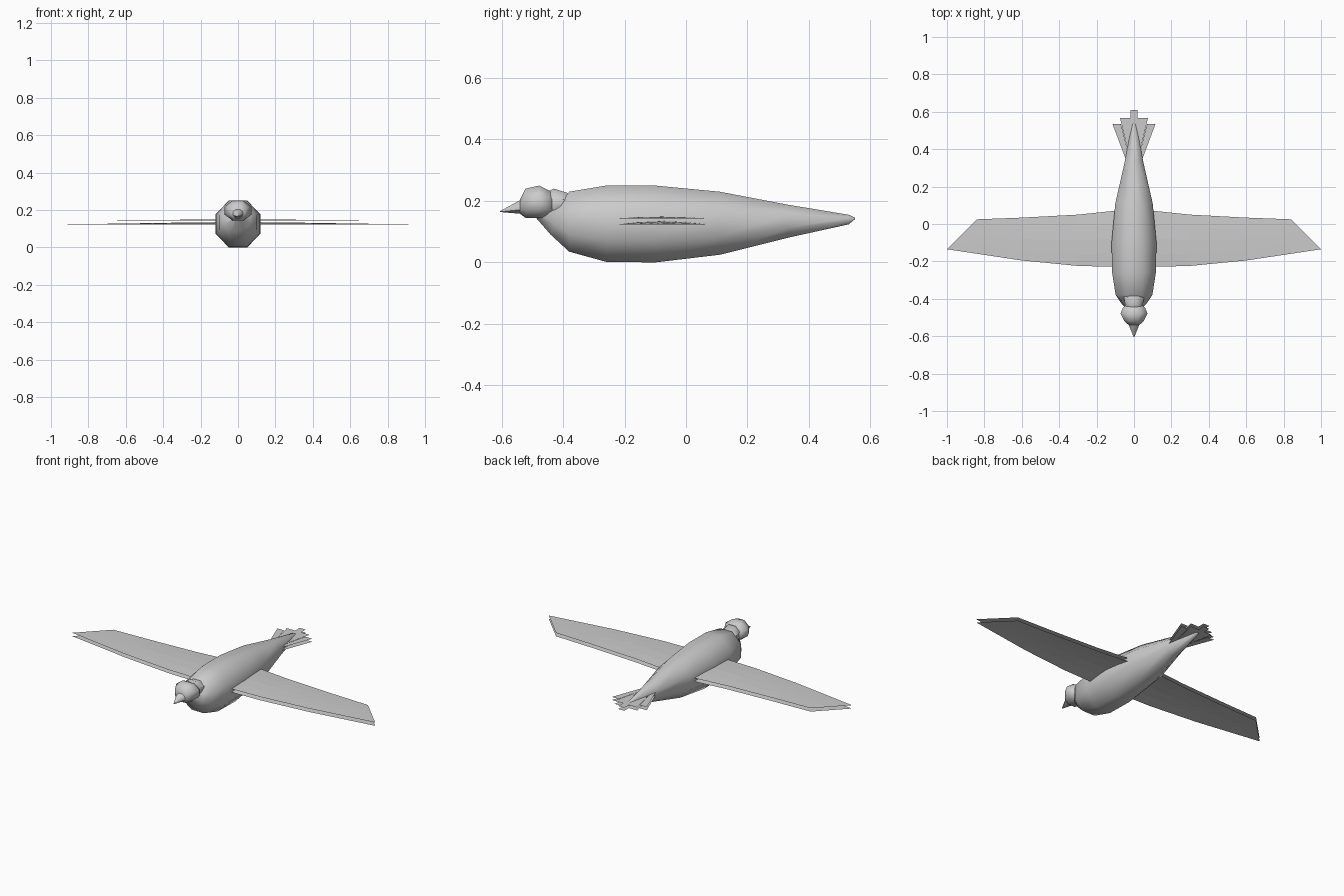
import bpy, math

if "Cube" in bpy.data.objects:
    bpy.data.objects.remove(bpy.data.objects["Cube"])

def add(name, verts, faces, smooth=None):
    me = bpy.data.meshes.new(name)
    me.from_pydata(verts, [], faces)
    me.update()
    ob = bpy.data.objects.new(name, me)
    bpy.context.collection.objects.link(ob)
    if smooth:
        bpy.ops.object.select_all(action='DESELECT')
        ob.select_set(True)
        bpy.context.view_layer.objects.active = ob
        bpy.ops.object.shade_smooth_by_angle(angle=math.radians(smooth))
    return ob

def loft(name, rings, n=8, smooth=50):
    """Rings are (y_bottom, y_top, z_bottom, z_top, half_width)."""
    k = 1 / math.cos(math.pi / n)          # flats touch the given extents
    verts, faces = [], []
    for yb, yt, zb, zt, w in rings:
        for i in range(n):
            a = 2 * math.pi * (i + 0.5) / n
            t = 0.5 + 0.5 * k * math.sin(a)
            verts.append((w * k * math.cos(a), yb + (yt - yb) * t, zb + (zt - zb) * t))
    for r in range(len(rings) - 1):
        for i in range(n):
            j = (i + 1) % n
            faces.append((r * n + i, r * n + j, (r + 1) * n + j, (r + 1) * n + i))
    faces.append(tuple(reversed(range(n))))
    faces.append(tuple(range((len(rings) - 1) * n, len(rings) * n)))
    return add(name, verts, faces, smooth)

# Body
loft("body", [
    (-0.488, -0.43, 0.145, 0.18, 0.025),
    (-0.44, -0.40, 0.09, 0.205, 0.065),
    (-0.38, -0.38, 0.035, 0.23, 0.098),
    (-0.26, -0.26, 0.002, 0.25, 0.117),
    (-0.10, -0.10, 0.0, 0.25, 0.12),
    (0.11, 0.11, 0.025, 0.23, 0.10),
    (0.33, 0.33, 0.08, 0.188, 0.05),
    (0.53, 0.53, 0.124, 0.155, 0.012),
    (0.55, 0.55, 0.141, 0.145, 0.002)])

# Neck, head and beak
loft("neck", [
    (-0.46, -0.45, 0.15, 0.23, 0.042),
    (-0.43, -0.43, 0.145, 0.24, 0.048),
    (-0.385, -0.385, 0.14, 0.226, 0.055)])
loft("head", [
    (-0.54, -0.54, 0.158, 0.205, 0.028),
    (-0.522, -0.522, 0.145, 0.24, 0.05),
    (-0.478, -0.478, 0.144, 0.25, 0.072),
    (-0.45, -0.45, 0.145, 0.236, 0.06),
    (-0.43, -0.43, 0.15, 0.225, 0.042)])
loft("beak", [
    (-0.605, -0.605, 0.164, 0.167, 0.002),
    (-0.535, -0.535, 0.158, 0.205, 0.03)])

# Wings: two thin cambered sheets per side; stations are (x, y_front, y_back, camber)
stations = [(0.06, -0.23, 0.075, 1), (0.3, -0.224, 0.05, 0.8),
            (0.6, -0.195, 0.034, 0.4), (0.84, -0.159, 0.025, 0.1)]
def wing(name, side, z, camber):
    cols = 5
    verts, faces = [], []
    for x, yf, yb, c in stations:
        for i in range(cols):
            t = i / (cols - 1)
            verts.append((side * x, yf + (yb - yf) * t, z + camber * c * math.sin(math.pi * t)))
    verts.append((side * 1.0, -0.135, z))
    for r in range(len(stations) - 1):
        for i in range(cols - 1):
            a = r * cols + i
            faces.append((a, a + cols, a + cols + 1, a + 1))
    base = (len(stations) - 1) * cols
    faces += [(base + i, len(verts) - 1, base + i + 1) for i in range(cols - 1)]
    if side < 0:
        faces = [f[::-1] for f in faces]
    add(name, verts, faces)

for side, label in ((-1, "right"), (1, "left")):
    wing(label + "_wing_upper", side, 0.143, 0.006)
    wing(label + "_wing_lower", side, 0.123, 0.012)

# Tail: layered flat feathers with stepped ends
for z, layer in ((0.150, "upper"), (0.132, "lower")):
    verts, faces = [], []
    for r0, r1, x0, x1, y in ((0.02, 0.042, 0.07, 0.115, 0.535),
                              (0.008, 0.02, 0.02, 0.075, 0.567)):
        for s in (-1, 1):
            b = len(verts)
            verts += [(s * r0, 0.34, z), (s * r1, 0.34, z), (s * x1, y, z), (s * x0, y, z)]
            faces.append((b, b + 1, b + 2, b + 3)[::s])
    b = len(verts)
    verts += [(-0.02, 0.34, z), (0.02, 0.34, z), (0.02, 0.61, z), (-0.02, 0.61, z)]
    faces.append((b, b + 1, b + 2, b + 3))
    add("tail_feathers_" + layer, verts, faces)
